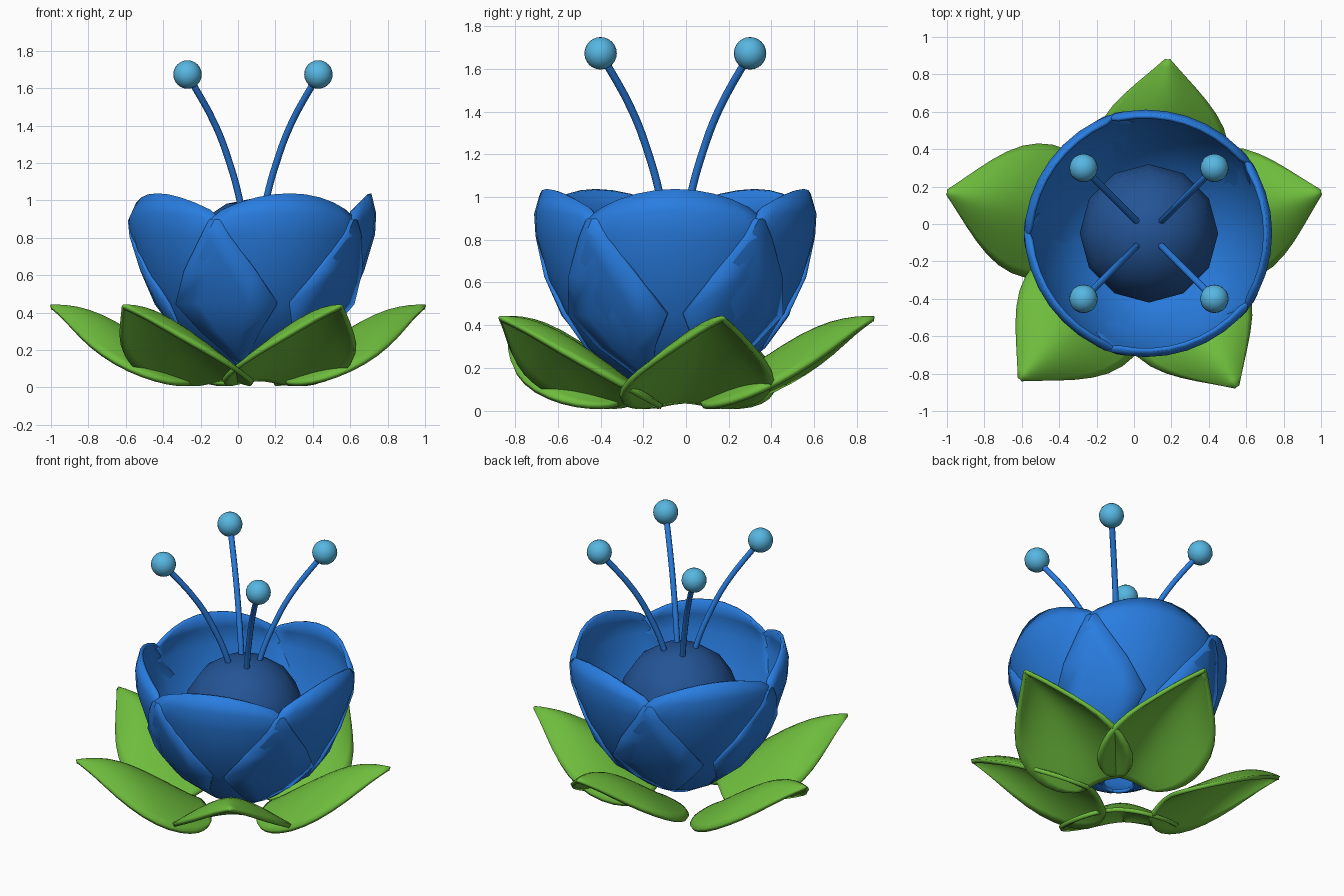
import bpy
import math
from mathutils import Vector

cube = bpy.data.objects.get("Cube")
if cube:
    bpy.data.objects.remove(cube, do_unlink=True)

CENTRE = Vector((0.08, -0.05, 0))


def make_material(name, rgb):
    mat = bpy.data.materials.new(name)
    mat.use_nodes = True
    colour = (*rgb, 1)
    mat.diffuse_color = colour
    mat.node_tree.nodes["Principled BSDF"].inputs["Base Color"].default_value = colour
    return mat


BLUE = make_material("petal blue", (0.022, 0.205, 0.75))
NAVY = make_material("deep blue", (0.017, 0.088, 0.30))
SKY = make_material("sky blue", (0.095, 0.47, 0.76))
GREEN = make_material("leaf green", (0.155, 0.505, 0.046))


def smooth(obj, angle=50):
    bpy.ops.object.select_all(action='DESELECT')
    obj.select_set(True)
    bpy.context.view_layer.objects.active = obj
    bpy.ops.object.shade_smooth_by_angle(angle=math.radians(angle))


def sheet(name, rows, mat, thickness, subdivide):
    """Skin a grid of points and give it thickness."""
    n = len(rows[0])
    verts = [p for row in rows for p in row]
    faces = [(i * n + j, i * n + j + 1, (i + 1) * n + j + 1, (i + 1) * n + j)
             for i in range(len(rows) - 1) for j in range(n - 1)]
    mesh = bpy.data.meshes.new(name)
    mesh.from_pydata(verts, [], faces)
    obj = bpy.data.objects.new(name, mesh)
    bpy.context.collection.objects.link(obj)
    mesh.materials.append(mat)
    if subdivide:
        sub = obj.modifiers.new("round", 'SUBSURF')
        sub.levels = sub.render_levels = 1
    solid = obj.modifiers.new("thickness", 'SOLIDIFY')
    solid.thickness = thickness
    solid.offset = 0
    smooth(obj)


STEPS = [j / 4 - 1 for j in range(9)]

# Cupped petals: radius, height, half angle in degrees, drop at the sides
PETAL = [(0.09, 0.085, 40, 0), (0.24, 0.17, 47, 0), (0.40, 0.30, 59, 0),
         (0.51, 0.45, 68, 0), (0.585, 0.63, 55, 0), (0.642, 0.82, 43, 0.01),
         (0.648, 0.93, 39, 0.04), (0.622, 1.035, 33, 0.09)]


def petal(index):
    turn = math.radians(72 * index)
    rows = []
    for r, z, half, drop in PETAL:
        row = []
        for s in STEPS:
            a = s * math.radians(half)
            rr = r * (1 + 0.035 * a * a)
            row.append(CENTRE + Vector((rr * math.cos(a + turn), rr * math.sin(a + turn),
                                        z - drop * s * s)))
        rows.append(row)
    sheet(f"petal_{index + 1}", rows, BLUE, 0.022, False)


for i in range(5):
    petal(i)

# Arched leaves: distance from tip, half width, midrib height, edge height
LEAF = [(0, 0.004, 0.43, 0.425), (0.08, 0.085, 0.432, 0.375), (0.2, 0.215, 0.415, 0.27),
        (0.34, 0.33, 0.355, 0.175), (0.5, 0.37, 0.252, 0.09), (0.65, 0.33, 0.145, 0.035),
        (0.75, 0.25, 0.075, 0.015), (0.8, 0.16, 0.045, 0.02)]
LEAF_TIPS = [((1.0, 0.17), (-0.97, -0.24)), ((0.18, 0.88), (-0.07, -1)),
             ((-1.0, 0.17), (0.97, -0.2)), ((-0.61, -0.83), (0.68, 0.73)),
             ((0.55, -0.87), (-0.55, 0.83))]

for i, (tip, heading) in enumerate(LEAF_TIPS):
    tip, along = Vector(tip), Vector(heading).normalized()
    side = Vector((-along.y, along.x))
    rows = []
    for d, width, mid, edge in LEAF:
        row = []
        for s in STEPS:
            p = tip + along * d + side * width * s
            row.append((p.x, p.y, mid + (edge - mid) * abs(s) ** 1.6))
        rows.append(row)
    sheet(f"leaf_{i + 1}", rows, GREEN, 0.026, True)

# Round heart of the flower
bpy.ops.mesh.primitive_uv_sphere_add(segments=12, ring_count=8, radius=0.37,
                                     location=CENTRE + Vector((0, 0, 0.64)))
heart = bpy.context.object
heart.name = "flower_heart"
heart.data.materials.append(NAVY)
smooth(heart, 60)

# Curved stamens with round tips: offset along each axis, height
STALK = [(0.05, 0.88), (0.075, 1.02), (0.125, 1.2), (0.2, 1.4), (0.35, 1.673)]
for i, (sx, sy) in enumerate([(1, 1), (-1, 1), (-1, -1), (1, -1)]):
    curve = bpy.data.curves.new(f"stamen_{i + 1}", 'CURVE')
    curve.dimensions = '3D'
    curve.bevel_depth = 0.018
    curve.bevel_resolution = 2
    curve.resolution_u = 4
    curve.use_fill_caps = True
    spline = curve.splines.new('BEZIER')
    spline.bezier_points.add(len(STALK) - 1)
    for bp, (d, z) in zip(spline.bezier_points, STALK):
        bp.co = CENTRE + Vector((sx * d, sy * d, z))
        bp.handle_left_type = bp.handle_right_type = 'AUTO'
    curve.materials.append(BLUE)
    bpy.context.collection.objects.link(bpy.data.objects.new(f"stamen_{i + 1}", curve))

    bpy.ops.mesh.primitive_uv_sphere_add(segments=20, ring_count=12, radius=0.076,
                                         location=spline.bezier_points[-1].co)
    ball = bpy.context.object
    ball.name = f"stamen_tip_{i + 1}"
    ball.data.materials.append(SKY)
    smooth(ball)
